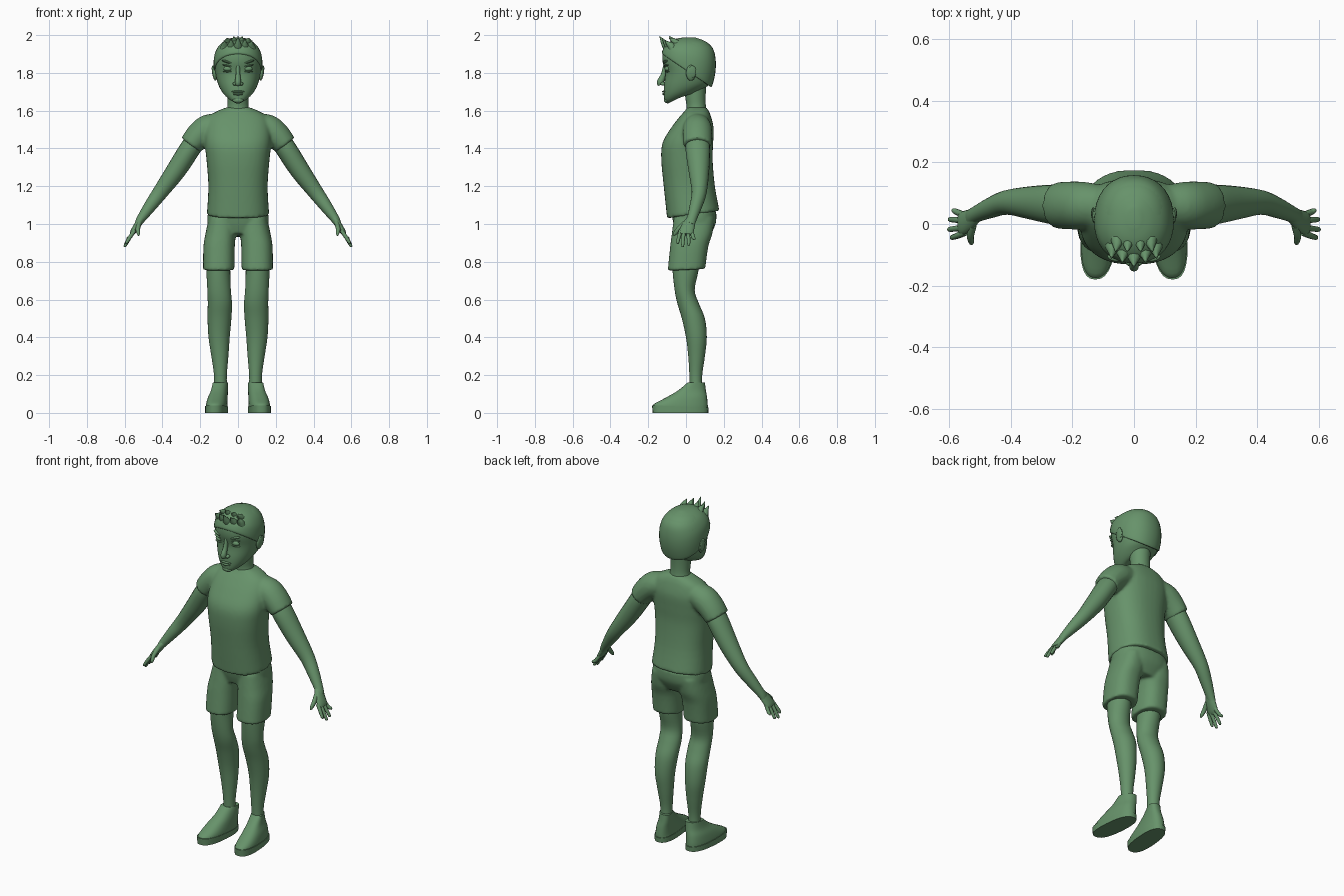
import bpy, bmesh, math
from mathutils import Vector, Matrix

green = bpy.data.materials.new("matte_green")
green.diffuse_color = (0.135, 0.29, 0.145, 1)


def spline(rows, steps=4):
    """Catmull-Rom interpolation of rows of numbers."""
    out = []
    for i in range(len(rows) - 1):
        p = [rows[max(i - 1, 0)], rows[i], rows[i + 1], rows[min(i + 2, len(rows) - 1)]]
        for k in range(steps):
            t = k / steps
            out.append([0.5 * (2 * b + (c - a) * t + (2 * a - 5 * b + 4 * c - d) * t * t
                               + (3 * b - a - 3 * c + d) * t ** 3) for a, b, c, d in zip(*p)])
    return out + [list(rows[-1])]


def skin(bm, rings):
    """Join rings of points into a closed surface."""
    vs = [[bm.verts.new(p) for p in r] for r in rings]
    n = len(vs[0])
    for a, b in zip(vs, vs[1:]):
        for i in range(n):
            bm.faces.new((a[i], a[(i + 1) % n], b[(i + 1) % n], b[i]))
    bm.faces.new(vs[0])
    bm.faces.new(vs[-1])


def stack(bm, rows, s=1, p=2.2, skew=0, n=28):
    """Upright loft; row = z front, z back, half width, y front, y back, centre x."""
    def power(v):
        return math.copysign(abs(v) ** (2 / p), v)
    rings = []
    for zf, zb, hx, yf, yb, cx in spline(rows):
        ring = []
        for i in range(n):
            a = 2 * math.pi * i / n
            u, t = power(math.cos(a)), power(math.sin(a))
            ring.append((s * (cx + hx * u - skew * t), (yf + yb) / 2 + t * (yb - yf) / 2,
                         zf + (zb - zf) * (t + 1) / 2))
        rings.append(ring)
    skin(bm, rings)


def tube(bm, rows, s=1, n=16, steps=4):
    """Loft along a path; row = x, y, z, thickness radius, y radius."""
    rows = spline(rows, steps)
    pts = [Vector(r[:3]) for r in rows]
    rings = []
    for i, r in enumerate(rows):
        d = (pts[min(i + 1, len(pts) - 1)] - pts[max(i - 1, 0)]).normalized()
        v = d.cross(Vector((0, 1, 0))).normalized()
        u = v.cross(d)
        ring = [pts[i] + v * r[3] * math.cos(2 * math.pi * k / n)
                + u * r[4] * math.sin(2 * math.pi * k / n) for k in range(n)]
        rings.append([(s * q.x, q.y, q.z) for q in ring])
    skin(bm, rings)


def ball(bm, c, r, s=1, turn=0):
    m = (Matrix.Translation((s * c[0], c[1], c[2])) @ Matrix.Rotation(s * turn, 4, 'Y')
         @ Matrix.Diagonal((*r, 1)))
    bmesh.ops.create_uvsphere(bm, u_segments=16, v_segments=10, radius=1, matrix=m)


def finish(bm, name, voxel=0, angle=50):
    bmesh.ops.recalc_face_normals(bm, faces=bm.faces)
    me = bpy.data.meshes.new(name)
    bm.to_mesh(me)
    bm.free()
    ob = bpy.data.objects.new(name, me)
    bpy.context.collection.objects.link(ob)
    me.materials.append(green)
    bpy.ops.object.select_all(action='DESELECT')
    ob.select_set(True)
    bpy.context.view_layer.objects.active = ob
    bpy.ops.object.shade_smooth_by_angle(angle=math.radians(angle))
    if voxel:  # fuse overlapping volumes and soften the joins
        m = ob.modifiers.new("fuse", 'REMESH')
        m.mode, m.voxel_size, m.use_smooth_shade = 'VOXEL', voxel, True
        m = ob.modifiers.new("soften", 'SMOOTH')
        m.factor, m.iterations = 0.5, 6


BOTH = (1, -1)

# Shirt: torso with two short sleeves
bm = bmesh.new()
stack(bm, [(1.03, 1.07, .165, -.10, .177, 0), (1.2, 1.2, .157, -.118, .153, 0),
           (1.34, 1.34, .167, -.131, .141, 0), (1.43, 1.43, .176, -.124, .144, 0),
           (1.51, 1.51, .172, -.078, .146, 0), (1.57, 1.57, .15, -.032, .132, 0),
           (1.60, 1.60, .105, -.005, .12, 0), (1.618, 1.618, .06, .005, .108, 0)], p=2.4, n=40)
for s in BOTH:
    tube(bm, [(.07, .06, 1.525, .06, .06), (.155, .06, 1.508, .073, .076),
              (.208, .06, 1.468, .07, .078), (.25, .06, 1.417, .063, .075)], s, 24)
finish(bm, "shirt", 0.009)

# Shorts: hips and two loose legs
bm = bmesh.new()
stack(bm, [(.95, .93, .12, -.05, .12, 0), (1.0, 1.0, .16, -.066, .157, 0),
           (1.07, 1.07, .158, -.08, .16, 0)], p=2.4, n=40)
for s in BOTH:
    stack(bm, [(.752, .762, .083, -.097, .102, .102), (.88, .88, .083, -.084, .118, .1),
               (.95, .95, .08, -.075, .14, .092), (1.03, 1.03, .07, -.065, .15, .085)], s, 2.4)
finish(bm, "shorts", 0.008)

# Legs
bm = bmesh.new()
for s in BOTH:
    stack(bm, [(.85, .85, .062, -.075, .075, .103), (.75, .75, .063, -.071, .065, .104),
               (.65, .65, .062, -.06, .046, .1), (.58, .58, .064, -.046, .068, .096),
               (.5, .5, .063, -.022, .1, .098), (.4, .4, .056, 0, .11, .1),
               (.3, .3, .045, .012, .1, .096), (.2, .2, .034, .018, .086, .093),
               (.12, .12, .034, .02, .086, .093)], s, 2)
finish(bm, "legs")

# Shoes and soles
bm = bmesh.new()
for s in BOTH:
    stack(bm, [(.02, .02, .056, -.17, .115, .112), (.045, .045, .055, -.172, .115, .112),
               (.08, .085, .05, -.108, .111, .107), (.12, .12, .042, -.04, .105, .098),
               (.162, .162, .037, .01, .1, .093)], s, 2.4, .012)
finish(bm, "shoes")
bm = bmesh.new()
for s in BOTH:
    stack(bm, [(0, 0, .058, -.176, .118, .113), (.04, .028, .058, -.18, .12, .113)], s, 2.5, .012)
finish(bm, "soles")

# Arms
bm = bmesh.new()
for s in BOTH:
    tube(bm, [(.2, .06, 1.475, .05, .055), (.25, .062, 1.405, .055, .065),
              (.327, .068, 1.285, .052, .055), (.41, .07, 1.17, .041, .04),
              (.465, .052, 1.095, .033, .033), (.515, .03, 1.025, .023, .026),
              (.53, .02, 1.0, .018, .028)], s, 20)
finish(bm, "arms")

# Hands: palm, four fingers and a thumb
bm = bmesh.new()
for s in BOTH:
    tube(bm, [(.51, .03, 1.03, .02, .023), (.532, .014, .995, .018, .034),
              (.555, .002, .96, .015, .038), (.565, 0, .945, .009, .035)], s)
    for y, tip, x, z in ((.031, .045, .587, .915), (.011, .015, .598, .885),
                         (-.011, -.018, .6, .878), (-.031, -.045, .592, .895)):
        tube(bm, [(.548, y * .9, .965, .01, .011), (.572, (y + tip) / 2, .93, .01, .01),
                  (x - .003, tip * .97, z + .008, .008, .008), (x, tip, z, .003, .003)], s, 10)
    tube(bm, [(.522, -.005, 1.005, .012, .014), (.53, -.038, .975, .012, .013),
              (.527, -.058, .95, .009, .01), (.527, -.066, .938, .003, .003)], s, 10)
finish(bm, "hands")

# Neck
bm = bmesh.new()
stack(bm, [(1.56, 1.56, .075, -.005, .12, 0), (1.62, 1.62, .056, .003, .106, 0),
           (1.68, 1.68, .056, -.005, .104, 0), (1.76, 1.76, .06, -.01, .11, 0)], p=2)
finish(bm, "neck")

# Head
bm = bmesh.new()
stack(bm, [(1.637, 1.70, .028, -.098, .03, 0), (1.65, 1.70, .055, -.112, .07, 0),
           (1.68, 1.72, .083, -.117, .1, 0), (1.73, 1.75, .105, -.117, .135, 0),
           (1.80, 1.80, .12, -.11, .149, 0), (1.86, 1.86, .124, -.124, .153, 0),
           (1.91, 1.91, .117, -.122, .148, 0), (1.95, 1.95, .093, -.1, .125, 0),
           (1.973, 1.973, .06, -.06, .09, 0), (1.982, 1.982, .02, -.01, .045, 0)], n=36)
finish(bm, "head")

# Ears
bm = bmesh.new()
for s in BOTH:
    ball(bm, (.124, .026, 1.8), (.012, .026, .042), s, .12)
    ball(bm, (.132, .034, 1.806), (.006, .02, .033), s, .12)
finish(bm, "ears")

# Face: nose, nostrils, lips, brows, eyes and lids
bm = bmesh.new()
tube(bm, [(0, -.108, 1.84, .01, .012), (0, -.119, 1.79, .012, .014), (0, -.136, 1.752, .016, .018),
          (0, -.134, 1.736, .012, .014)], 1, 12)
for s in BOTH:
    ball(bm, (.016, -.12, 1.742), (.012, .016, .01), s)
finish(bm, "nose")
bm = bmesh.new()
ball(bm, (0, -.114, 1.701), (.034, .013, .006))
ball(bm, (0, -.113, 1.688), (.028, .013, .007))
ball(bm, (0, -.104, 1.655), (.03, .013, .014))
finish(bm, "lips_and_chin")
bm = bmesh.new()
for s in BOTH:
    ball(bm, (.052, -.098, 1.822), (.025, .015, .014), s)
finish(bm, "eyes")
bm = bmesh.new()
for s in BOTH:
    ball(bm, (.052, -.1, 1.838), (.031, .017, .005), s, -.15)
    ball(bm, (.052, -.096, 1.807), (.028, .015, .004), s)
    ball(bm, (.053, -.105, 1.857), (.034, .017, .007), s, -.3)
finish(bm, "eyelids_and_brows")

# Hair cap with spiky fringe
bm = bmesh.new()
stack(bm, [(1.895, 1.73, .122, -.12, .125, 0), (1.905, 1.73, .128, -.127, .138, 0),
           (1.92, 1.8, .129, -.124, .155, 0), (1.94, 1.87, .121, -.114, .157, 0),
           (1.963, 1.93, .097, -.09, .142, 0), (1.98, 1.968, .06, -.055, .1, 0),
           (1.988, 1.987, .02, -.01, .05, 0)], n=36)
finish(bm, "hair")
bm = bmesh.new()
for x in (-.07, -.036, 0, .036, .07):
    a = abs(x)
    tube(bm, [(x, -.088 + a * .3, 1.92, .026, .024), (x, -.108 + a * .4, 1.945, .021, .02),
              (x * 1.02, -.125 + a * .4, 1.97 - a * .2, .01, .011),
              (x * 1.05, -.14 + a * .4, 1.995 - a * .3, .001, .001)], 1, 8, 2)
for x in (-.055, -.02, .02, .055):
    tube(bm, [(x, -.045, 1.95, .022, .022), (x, -.068, 1.972, .015, .014),
              (x * 1.1, -.09, 2.0 - abs(x) * .3, .001, .001)], 1, 8, 2)
finish(bm, "hair_spikes")
